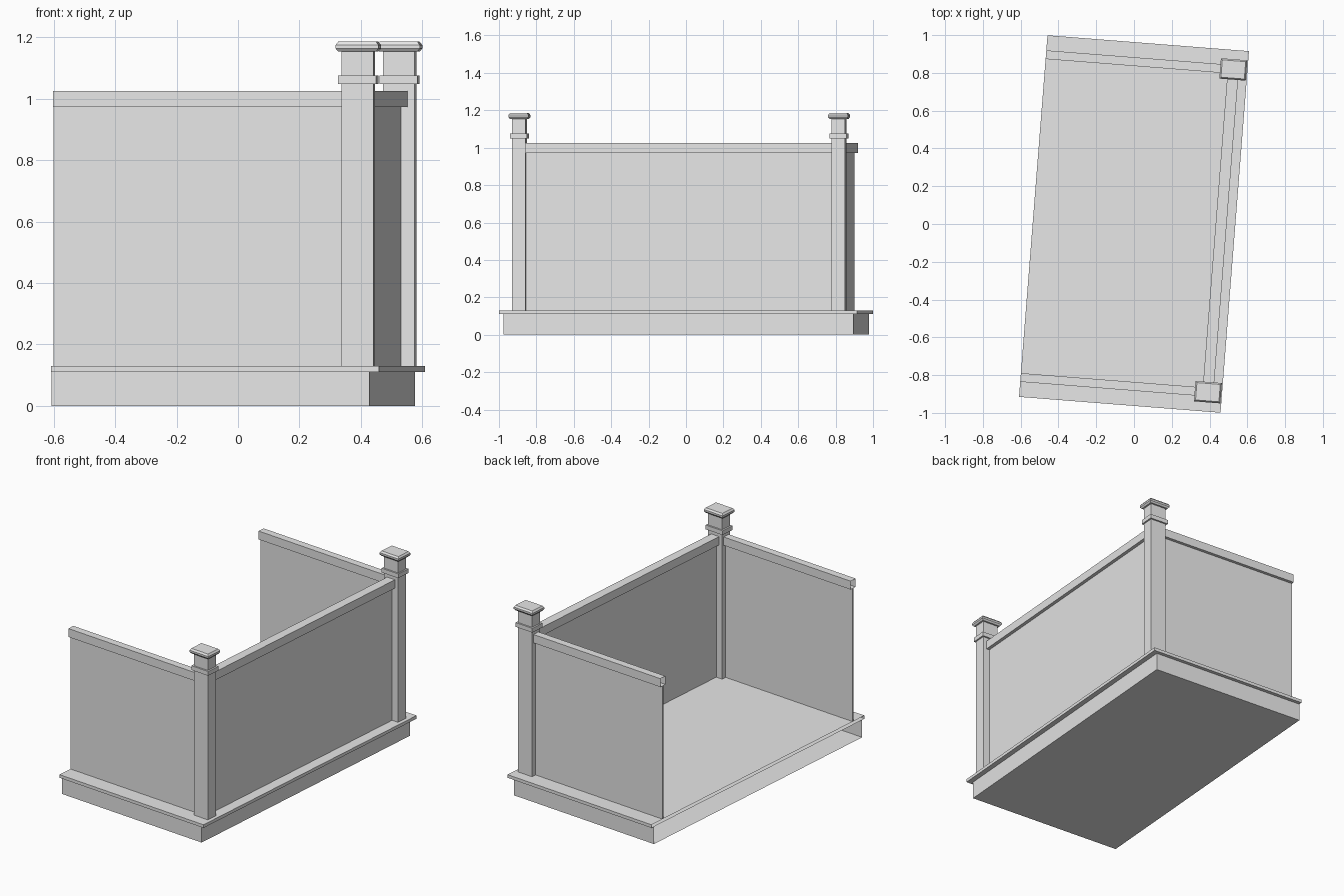
import bpy, bmesh, math
from mathutils import Matrix

cube = bpy.data.objects.get("Cube")
if cube:
    bpy.data.objects.remove(cube)

grey = bpy.data.materials.new("plain_grey")
grey.use_nodes = True
COLOUR = (0.8, 0.8, 0.8, 1)
grey.diffuse_color = COLOUR
grey.node_tree.nodes["Principled BSDF"].inputs["Base Color"].default_value = COLOUR

TURN = Matrix.Rotation(math.radians(-4.5), 4, "Z")  # whole balcony is turned slightly
OPEN_X = -0.535                                     # open end of the balcony
DECK_Z, WALL_TOP, RAIL_TOP = 0.13, 0.972, 1.025
POST_X, POST_Y = 0.46, 0.857
POST_HALF = (0.052, 0.036)


def finish(name, bm):
    bmesh.ops.recalc_face_normals(bm, faces=bm.faces)
    bm.transform(TURN)
    mesh = bpy.data.meshes.new(name)
    bm.to_mesh(mesh)
    bm.free()
    mesh.materials.append(grey)
    obj = bpy.data.objects.new(name, mesh)
    bpy.context.collection.objects.link(obj)


def box(name, x, y, z, open_end=False, open_top=False):
    """Box from ranges; optionally without its end or top face."""
    bm = bmesh.new()
    bmesh.ops.create_cube(bm, size=1)
    for v in bm.verts:
        v.co = [r[0] if c < 0 else r[1] for c, r in zip(v.co, (x, y, z))]
    bmesh.ops.recalc_face_normals(bm, faces=bm.faces)
    bm.normal_update()
    gone = [f for f in bm.faces if (open_end and f.normal.x < -0.9)
            or (open_top and f.normal.z > 0.9)]
    bmesh.ops.delete(bm, geom=gone, context="FACES")
    finish(name, bm)


def post(name, cx, cy):
    """Square post with collar and bevelled cap, lofted through (height, outset) rings."""
    profile = [(DECK_Z, 0), (1.048, 0), (1.048, 0.01), (1.075, 0.01), (1.075, 0),
               (1.153, 0), (1.153, 0.01), (1.163, 0.018), (1.174, 0.018), (1.185, 0.01)]
    bm = bmesh.new()
    rings = []
    for z, out in profile:
        hx, hy = (h + out for h in POST_HALF)
        rings.append([bm.verts.new((cx + sx * hx, cy + sy * hy, z))
                      for sx, sy in ((-1, -1), (1, -1), (1, 1), (-1, 1))])
    for a, b in zip(rings, rings[1:]):
        for i in range(4):
            j = (i + 1) % 4
            bm.faces.new((a[i], a[j], b[j], b[i]))
    bm.faces.new(rings[0])
    bm.faces.new(rings[-1])
    finish(name, bm)


# Base and deck, both hollow at the open end
box("base", (OPEN_X, 0.503), (-0.938, 0.938), (0, 0.11), open_end=True, open_top=True)
box("deck", (OPEN_X, 0.535), (-0.96, 0.96), (0.11, DECK_Z), open_end=True)

# Front and back walls with rails, and the corner posts
for side, s in (("front", -1), ("back", 1)):
    y = s * POST_Y
    end_x = POST_X - POST_HALF[0]
    box(side + "_wall", (OPEN_X, end_x), (y - 0.004, y + 0.004), (DECK_Z, WALL_TOP))
    box(side + "_rail", (OPEN_X, end_x), (y - 0.023, y + 0.023), (WALL_TOP, RAIL_TOP), open_end=True)
    post(side + "_post", POST_X, y)

# Long wall and rail between the posts
span = POST_Y - POST_HALF[1]
box("long_wall", (POST_X - 0.008, POST_X + 0.008), (-span, span), (DECK_Z, WALL_TOP))
box("long_rail", (POST_X - 0.029, POST_X + 0.029), (-span, span), (WALL_TOP, RAIL_TOP))
